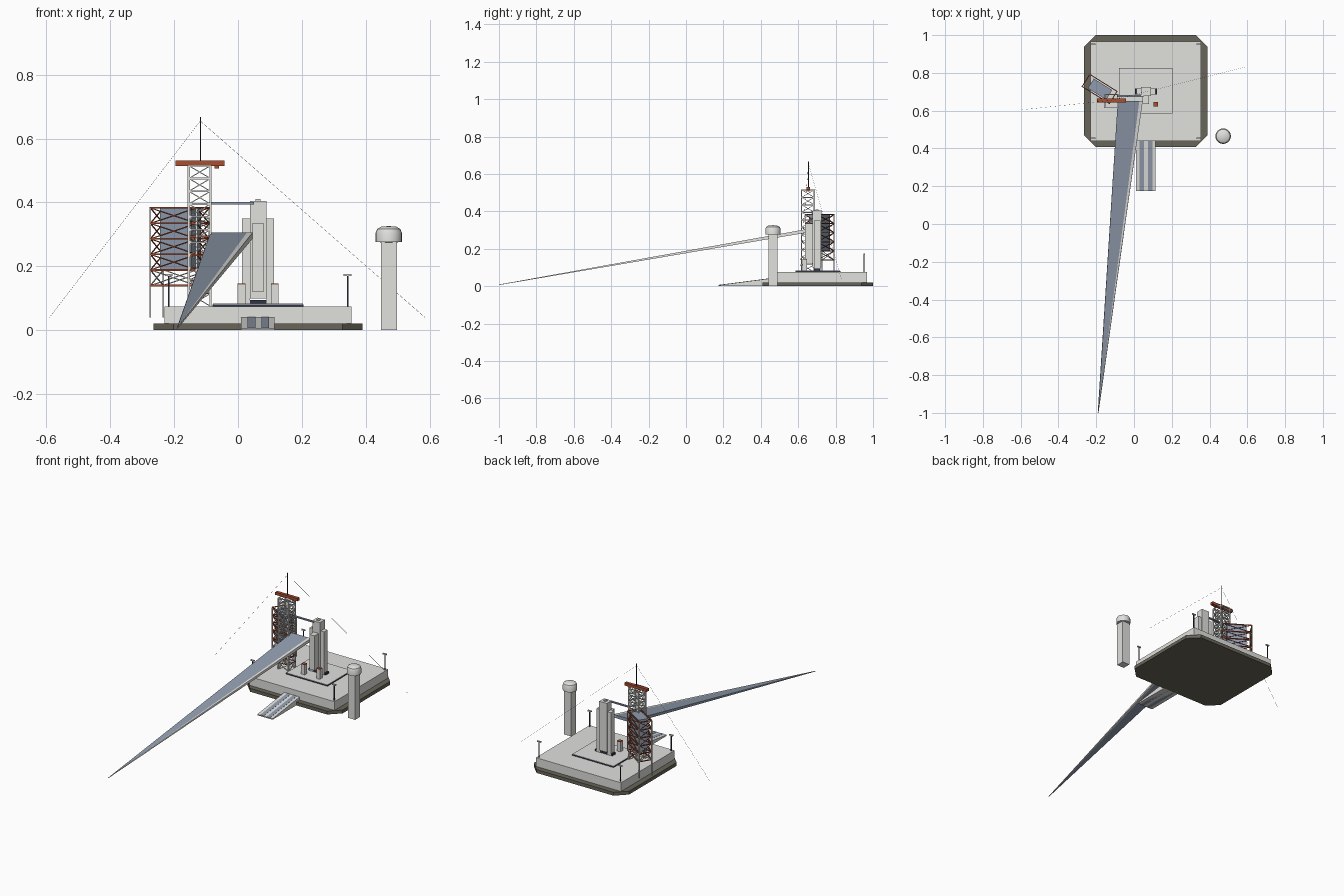
import bpy, bmesh, math
from mathutils import Vector, Matrix

old = bpy.data.objects.get("Cube")
if old:
    bpy.data.objects.remove(old, do_unlink=True)


def material(name, rgb):
    m = bpy.data.materials.new(name)
    m.use_nodes = True
    col = (*rgb, 1)
    m.diffuse_color = col
    m.node_tree.nodes["Principled BSDF"].inputs["Base Color"].default_value = col
    return m


CONCRETE = material("pale concrete", (0.75, 0.75, 0.73))
OLIVE = material("dark olive", (0.14, 0.13, 0.1))
STEEL = material("blue grey steel", (0.28, 0.33, 0.42))
RED = material("rust red", (0.4, 0.075, 0.03))
DARK = material("dark navy", (0.03, 0.035, 0.06))


def finish(name, bm, mat):
    bmesh.ops.recalc_face_normals(bm, faces=bm.faces)
    me = bpy.data.meshes.new(name)
    bm.to_mesh(me)
    bm.free()
    me.materials.append(mat)
    ob = bpy.data.objects.new(name, me)
    bpy.context.collection.objects.link(ob)
    return ob


def box(name, lo, hi, mat, frame=Matrix()):
    lo, hi = Vector(lo), Vector(hi)
    bm = bmesh.new()
    m = frame @ Matrix.Translation((lo + hi) / 2) @ Matrix.Diagonal((*(hi - lo), 1))
    bmesh.ops.create_cube(bm, size=1, matrix=m)
    return finish(name, bm, mat)


def hull(name, points, mat):
    bm = bmesh.new()
    for p in points:
        bm.verts.new(p)
    bmesh.ops.convex_hull(bm, input=bm.verts[:])
    return finish(name, bm, mat)


def struts(name, pairs, width, mat, frame=Matrix()):
    """Square bars between pairs of points, joined in one object."""
    bm = bmesh.new()
    for a, b in pairs:
        a, b = frame @ Vector(a), frame @ Vector(b)
        d = b - a
        m = Matrix.Translation((a + b) / 2) @ d.to_track_quat("Z", "Y").to_matrix().to_4x4()
        m = m @ Matrix.Diagonal((width, width, d.length, 1))
        bmesh.ops.create_cube(bm, size=1, matrix=m)
    return finish(name, bm, mat)


def lattice(hx, hy, z0, z1, levels):
    """Posts, rings and cross braces of a rectangular lattice."""
    corners = [(-hx, -hy), (hx, -hy), (hx, hy), (-hx, hy)]
    posts = [((*c, z0), (*c, z1)) for c in corners]
    rings, braces = [], []
    step = (z1 - z0) / levels
    for i in range(levels + 1):
        z = z0 + i * step
        for a, b in zip(corners, corners[1:] + corners[:1]):
            rings.append(((*a, z), (*b, z)))
            if i < levels:
                braces.append(((*a, z), (*b, z + step)))
                braces.append(((*b, z), (*a, z + step)))
    return posts, rings, braces


# Pad: chamfered base, platform and raised inner slab
x0, x1, y0, y1, c = -0.265, 0.39, 0.408, 1.0, 0.063
outline = [(x0 + c, y0), (x1 - c, y0), (x1, y0 + c), (x1, y1 - c),
           (x1 - c, y1), (x0 + c, y1), (x0, y1 - c), (x0, y0 + c)]
hull("pad_base", [(x, y, z) for x, y in outline for z in (0, 0.021)], OLIVE)
box("pad_platform", (-0.23, 0.44, 0.02), (0.355, 0.967, 0.075), CONCRETE)
box("slab_edge", (-0.08, 0.585, 0.07), (0.205, 0.825, 0.081), DARK)
box("slab_top", (-0.079, 0.586, 0.08), (0.204, 0.824, 0.083), CONCRETE)


# Access ramp with two track strips
def ramp(name, xa, xb, lift, mat):
    return hull(name, [(x, *p) for x in (xa, xb) for p in
                       ((0.175, 0), (0.175, 0.006 + lift), (0.445, 0.041 + lift), (0.445, 0))], mat)


ramp("access_ramp", 0.01, 0.115, 0, CONCRETE)
for i, x in enumerate((0.03, 0.073)):
    ramp(f"ramp_track_{i}", x, x + 0.024, 0.001, STEEL)

# Corner lamp posts
for i, (x, y) in enumerate([(x, y) for x in (-0.217, 0.343) for y in (0.455, 0.952)]):
    box(f"lamp_post_{i}", (x - 0.0025, y - 0.0025, 0.07), (x + 0.0025, y + 0.0025, 0.17), DARK)
    box(f"lamp_head_{i}", (x - 0.012, y - 0.004, 0.169), (x + 0.012, y + 0.004, 0.176), CONCRETE)

# Water tower: square column and rounded tank
tx, ty = 0.472, 0.465
box("tank_column", (tx - 0.025, ty - 0.025, 0), (tx + 0.025, ty + 0.025, 0.28), CONCRETE)
profile = [(0, 0.274), (0.041, 0.276), (0.041, 0.305), (0.036, 0.317), (0.024, 0.324), (0, 0.326)]
bm = bmesh.new()
vs = [bm.verts.new((tx + r, ty, z)) for r, z in profile]
es = [bm.edges.new(p) for p in zip(vs, vs[1:])]
bmesh.ops.spin(bm, geom=vs + es, cent=(tx, ty, 0), axis=(0, 0, 1), angle=math.tau, steps=24)
bmesh.ops.remove_doubles(bm, verts=bm.verts, dist=0.0005)
tank = finish("water_tank", bm, CONCRETE)
bpy.ops.object.select_all(action="DESELECT")
tank.select_set(True)
bpy.context.view_layer.objects.active = tank
bpy.ops.object.shade_smooth_by_angle()

# Fixed service tower: pale lattice, lower rings painted red
tower = Matrix.Translation((-0.12, 0.652, 0))
posts, rings, braces = lattice(0.034, 0.034, 0.075, 0.515, 11)
struts("tower_posts", posts, 0.007, CONCRETE, tower)
struts("tower_lower_rings", rings[4:20], 0.004, RED, tower)
struts("tower_upper_rings", rings[20:], 0.005, CONCRETE, tower)
struts("tower_braces", braces, 0.003, CONCRETE, tower)
box("crane_beam", (-0.195, 0.644, 0.514), (-0.042, 0.664, 0.531), RED)
box("crane_hook", (-0.073, 0.649, 0.506), (-0.06, 0.659, 0.516), RED)
top = (-0.118, 0.655, 0.655)
struts("lightning_mast", [((-0.118, 0.655, 0.53), (-0.118, 0.655, 0.667))], 0.003, DARK)
struts("lightning_wires", [(top, (-0.59, 0.605, 0.04)), (top, (0.585, 0.83, 0.04))], 0.0006, DARK)
box("vent_arm", (-0.09, 0.672, 0.394), (0.05, 0.684, 0.401), STEEL)
box("access_arm", (-0.155, 0.646, 0.291), (-0.085, 0.662, 0.297), RED)

# Rotating service structure: enclosed room in a red lattice
turn = Matrix.Translation((-0.182, 0.715, 0)) @ Matrix.Rotation(math.radians(-32), 4, "Z")
posts, rings, braces = lattice(0.085, 0.038, 0.14, 0.383, 5)
struts("room_frame_posts", posts, 0.005, CONCRETE, turn)
struts("room_frame_rings", rings, 0.005, RED, turn)
struts("room_frame_low_braces", braces[:8], 0.003, CONCRETE, turn)
struts("room_frame_braces", braces[8:], 0.003, RED, turn)
legs = [((-0.085, y, 0.04), (-0.085, y, 0.14)) for y in (-0.038, 0.038)]
struts("room_frame_legs", legs, 0.005, CONCRETE, turn)
box("payload_room", (-0.055, -0.03, 0.187), (0.06, 0.03, 0.384), STEEL, turn)

# Launch vehicle: core, side boosters, front body, mount and hold-down posts
box("launch_mount", (0.004, 0.686, 0.08), (0.122, 0.717, 0.095), DARK)
box("vehicle_core", (0.037, 0.677, 0.1), (0.089, 0.725, 0.404), CONCRETE)
box("vehicle_tip", (0.055, 0.693, 0.403), (0.071, 0.709, 0.41), CONCRETE)
box("vehicle_front_body", (0.046, 0.636, 0.12), (0.08, 0.68, 0.335), CONCRETE)
for s, side in ((-1, "right"), (1, "left")):
    x = 0.063 + s * 0.038
    box(f"booster_{side}", (x - 0.012, 0.685, 0.08), (x + 0.012, 0.718, 0.35), CONCRETE)
    x = 0.063 + s * 0.052
    box(f"holddown_post_{side}", (x - 0.012, 0.622, 0.08), (x + 0.012, 0.646, 0.143), CONCRETE)
    box(f"holddown_cap_{side}", (x - 0.012, 0.622, 0.142), (x + 0.012, 0.646, 0.146), RED)


# Long tapering escape slide with a pale right rail
def blade(name, xa, xb, mat):
    base = [(x, 0.65, z) for x in (xa, xb) for z in (0.287, 0.306)]
    end = [(-0.192, -1, 0.006), (-0.188, -1, 0.006), (-0.19, -1, 0.009)]
    return hull(name, base + end, mat)


blade("escape_slide", -0.086, 0.028, STEEL)
blade("escape_slide_rail", 0.028, 0.046, CONCRETE)
